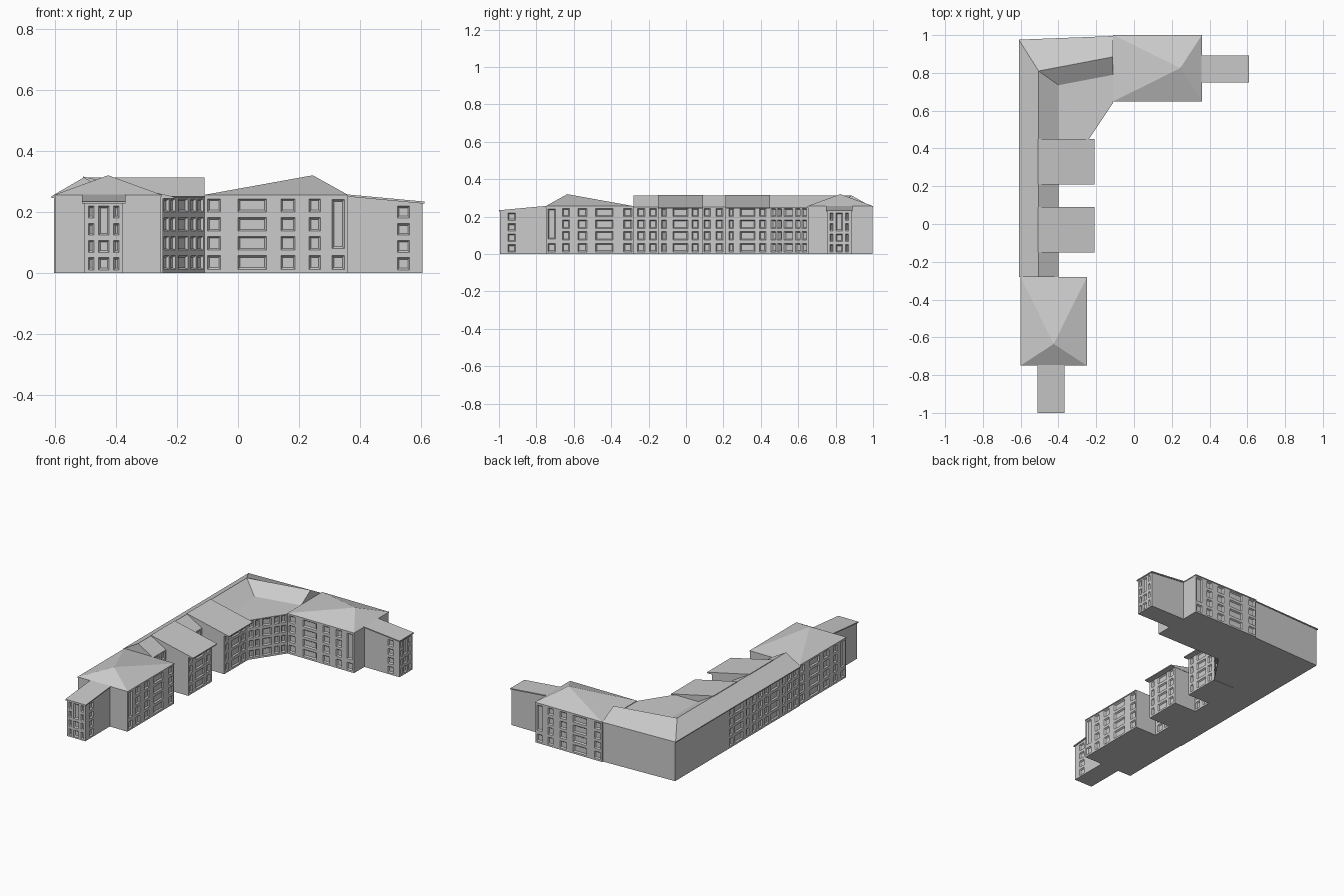
import bpy, bmesh
from mathutils import Vector

if "Cube" in bpy.data.objects:
    bpy.data.objects.remove(bpy.data.objects["Cube"])

ROWS = [(.012, .057), (.075, .12), (.137, .182), (.2, .243)]
WING_ROWS = [(.01, .05), (.067, .107), (.124, .162), (.18, .219)]


def to_object(name, bm):
    bmesh.ops.recalc_face_normals(bm, faces=bm.faces[:])
    me = bpy.data.meshes.new(name)
    bm.to_mesh(me)
    bm.free()
    ob = bpy.data.objects.new(name, me)
    bpy.context.collection.objects.link(ob)
    return ob


def solid(name, verts, faces, base):
    """Top surface dropped along its outline to a flat base."""
    bm = bmesh.new()
    vs = [bm.verts.new(v) for v in verts]
    for f in faces:
        bm.faces.new([vs[i] for i in f])
    rim = [e for e in bm.edges if e.is_boundary]
    out = bmesh.ops.extrude_edge_only(bm, edges=rim)["geom"]
    for v in out:
        if isinstance(v, bmesh.types.BMVert):
            v.co.z = base
    bmesh.ops.holes_fill(bm, edges=[e for e in bm.edges if e.is_boundary], sides=0)
    return to_object(name, bm)


def add_recess(bm, a, u, n, span, row):
    """Tapered pocket: full size outside, narrower at the pane."""
    rings = []
    for d, s in ((.002, 0), (0, 0), (-.008, .006)):
        pts = [(span[0] + s, row[0] + s), (span[1] - s, row[0] + s),
               (span[1] - s, row[1] - s), (span[0] + s, row[1] - s)]
        rings.append([bm.verts.new(a + u * p + n * d + Vector((0, 0, q))) for p, q in pts])
    for r0, r1 in zip(rings, rings[1:]):
        for i in range(4):
            bm.faces.new((r0[i], r0[(i + 1) % 4], r1[(i + 1) % 4], r1[i]))
    bm.faces.new(rings[0])
    bm.faces.new(rings[-1])


def walls(name, outline, runs, heights=None):
    """Storey-high block; runs = (from, to, spans, rows)."""
    heights = heights or [.252] * len(outline)
    ob = solid(name, [(p[0], p[1], h) for p, h in zip(outline, heights)],
               [range(len(outline))], 0)
    if not runs:
        return ob
    mid = sum((Vector((p[0], p[1], 0)) for p in outline), Vector()) / len(outline)
    bm = bmesh.new()
    for a, b, spans, rows in runs:
        a, b = Vector((*a, 0)), Vector((*b, 0))
        u = (b - a).normalized()
        n = Vector((u.y, -u.x, 0))
        if n.dot(a - mid) < 0:
            n = -n
        for s in spans:
            for r in rows:
                add_recess(bm, a, u, n, s, r)
    cut = to_object(name + "_window_cutter", bm)
    cut.hide_render = True
    mod = ob.modifiers.new("windows", "BOOLEAN")
    mod.operation, mod.solver, mod.object = "DIFFERENCE", "EXACT", cut
    bpy.context.view_layer.objects.active = ob
    bpy.ops.object.modifier_apply(modifier=mod.name)
    bpy.data.objects.remove(cut)
    return ob


# long west wing: same window rhythm on both sides
recess_y = [(-.26, -.22), (-.195, -.158), (.095, .13), (.16, .197)]
pav_y = [(-.13, -.105), (-.07, .01), (.032, .067)]
all_y = recess_y + pav_y + [(a + .36, b + .36) for a, b in pav_y]
rel = lambda ys: [(a + .28, b + .28) for a, b in ys]
W, E = -.603, -.40
walls("west_wing_walls", [(W, -.28), (E, -.28), (E, .74), (W, .97)],
      [((W, -.28), (W, .97), rel(all_y), ROWS), ((E, -.28), (E, .74), rel(recess_y), ROWS)])

# corner with splayed courtyard wall
splay = [(.006, .035), (.045, .072), (.09, .145), (.163, .193), (.205, .235)]
walls("corner_walls", [(W, .97), (-.41, .735), (-.41, .45), (-.245, .45), (-.11, .65), (-.11, .99)],
      [((-.245, .45), (-.11, .65), splay, ROWS)])

# roof over west wing, corner and north link
R, ev = .313, .252
solid("main_roof",
      [(-.61, -.28, ev), (-.505, -.28, R), (-.505, .81, R), (-.61, .976, ev),
       (-.40, -.28, ev), (-.40, .735, ev), (-.11, .885, R), (-.11, .995, ev),
       (-.11, .79, ev), (-.11, .643, ev), (-.24, .447, ev), (-.40, .447, ev)],
      [(0, 1, 2, 3), (1, 4, 11, 5, 2), (2, 6, 7, 3), (2, 5, 8, 6), (5, 11, 10, 9, 8)], .246)

# two courtyard pavilions with sloping roofs
for i, c in enumerate((-.03, .33)):
    y0, y1 = c - .118, c + .118
    walls(f"pavilion_walls_{i}", [(-.41, y0), (-.245, y0), (-.245, y1), (-.41, y1)],
          [((-.245, y0), (-.245, y1), [(a + .148, b + .148) for a, b in pav_y], ROWS)])
    solid(f"pavilion_roof_{i}",
          [(-.507, c - .12, .316), (-.21, c - .12, .25), (-.21, c + .12, .25), (-.507, c + .12, .316)],
          [(0, 1, 2, 3)], .244)

# end blocks and their small wings, laid out along t (outwards) and w (towards courtyard)
block_t = [(.01, .053), (.11, .203), (.25, .297), (.343, .38)]
for name, P, off in (("south", lambda t, w: (-.425 + w, -.28 - t), -.015),
                     ("east", lambda t, w: (-.11 + t, .825 - w), .005)):
    runs = []
    for w in (-.173, .173):
        a, b = P(0, w), P(.468, w)
        runs += [(a, b, block_t, ROWS), (a, b, [(.418, .458)], [ROWS[0], (.08, .241)])]
    walls(name + "_block_walls", [P(0, -.173), P(.468, -.173), P(.468, .173), P(0, .173)], runs)
    rim = [P(0, -.176), P(.47, -.176), P(.47, .176), P(0, .176), P(.355, 0)]
    solid(name + "_block_roof", [(*p, .256) for p in rim[:4]] + [(*rim[4], .32)],
          [(0, 1, 4), (1, 2, 4), (2, 3, 4), (3, 0, 4)], .25)

    # stair wing with its lean-to roof
    w0, w1 = off - .064, off + .064
    a, b = P(.714, w0), P(.714, w1)
    walls(name + "_wing_walls", [P(.46, w0), a, b, P(.46, w1)],
          [(a, b, [(.014, .032), (.097, .115)], WING_ROWS),
           (a, b, [(.047, .082)], WING_ROWS[:2] + [(.124, .219)]),
           (P(.46, w1), b, [(.172, .212)], WING_ROWS)],
          [.251, .229, .229, .251])
    corners = [(P(.46, w0 - .007), .258), (P(.72, w0 - .007), .234),
               (P(.72, w1 + .007), .234), (P(.46, w1 + .007), .258)]
    top = [(*p, z) for p, z in corners]
    bm = bmesh.new()
    upper = [bm.verts.new(v) for v in top]
    lower = [bm.verts.new((x, y, z - .007)) for x, y, z in top]
    bm.faces.new(upper)
    bm.faces.new(lower)
    for k in range(4):
        j = (k + 1) % 4
        bm.faces.new((upper[k], upper[j], lower[j], lower[k]))
    to_object(name + "_wing_roof", bm)
